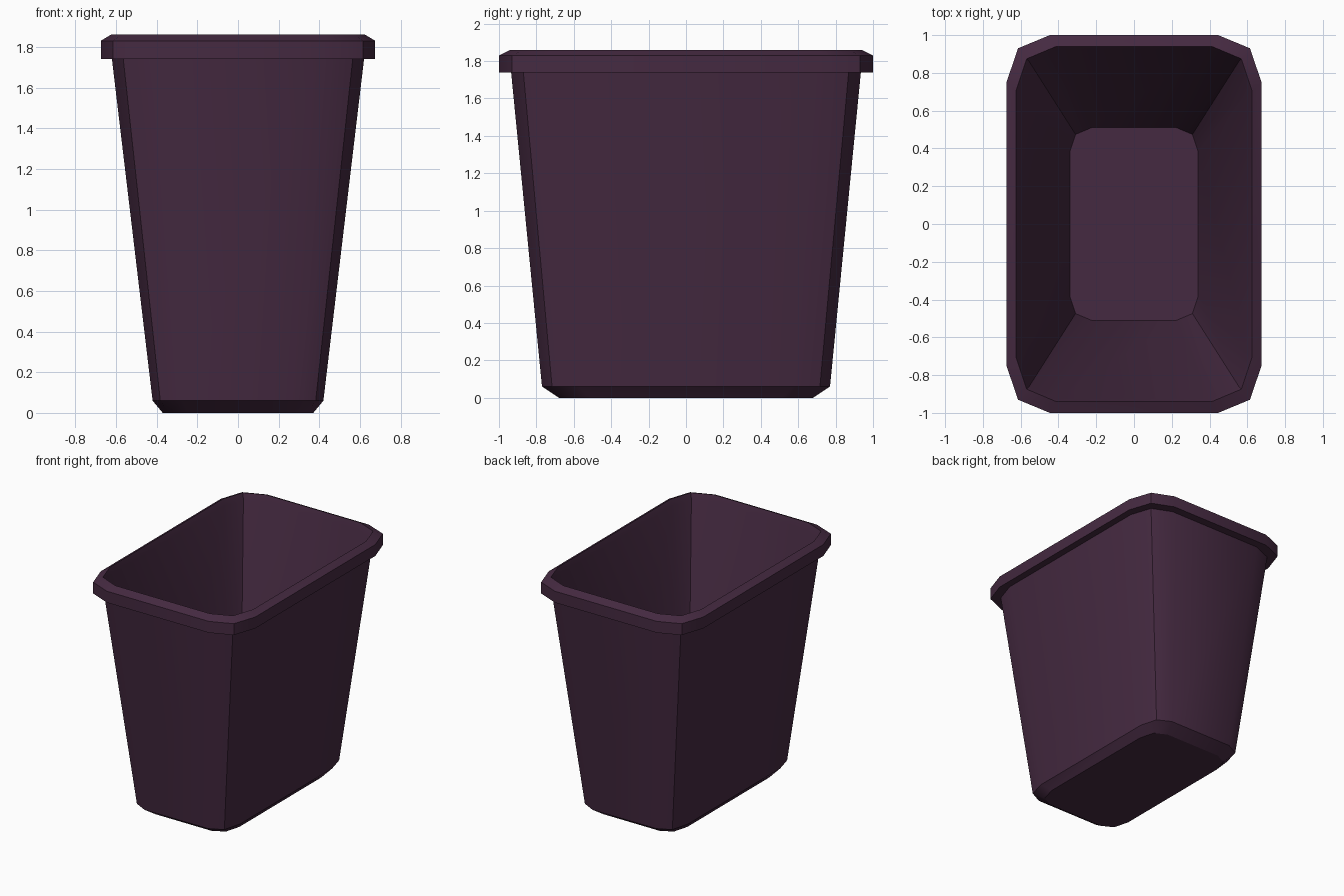
import bpy, bmesh, math

if "Cube" in bpy.data.objects:
    bpy.data.objects.remove(bpy.data.objects["Cube"])

# Stacked rings (half width x, half depth y, height z), from outer base up over the rim and down inside
PROFILE = [
    (0.37, 0.68, 0.00),    # underside
    (0.42, 0.77, 0.06),    # bottom chamfer
    (0.62, 0.935, 1.74),   # outer wall top
    (0.675, 1.00, 1.74),   # rim lip underside
    (0.675, 1.00, 1.83),   # rim outer edge
    (0.625, 0.94, 1.86),   # rim top
    (0.61, 0.925, 1.81),   # inner lip
    (0.34, 0.51, 0.08),    # inner floor
]
# One corner of the twelve-sided outline, as fractions of the half sizes
CORNER = [(1.0, 0.75), (0.91, 0.93), (0.66, 1.0)]


def outline():
    c, r = CORNER, CORNER[::-1]
    return (c + [(-x, y) for x, y in r]
            + [(-x, -y) for x, y in c] + [(x, -y) for x, y in r])


bm = bmesh.new()
rings = [[bm.verts.new((hx * u, hy * v, z)) for u, v in outline()]
         for hx, hy, z in PROFILE]

# Skin between neighbouring rings, then close underside and inner floor
for a, b in zip(rings, rings[1:]):
    n = len(a)
    for i in range(n):
        j = (i + 1) % n
        bm.faces.new((a[i], a[j], b[j], b[i]))
bm.faces.new(rings[0][::-1])
bm.faces.new(rings[-1])
bmesh.ops.recalc_face_normals(bm, faces=bm.faces)

mesh = bpy.data.meshes.new("waste_bin")
bm.to_mesh(mesh)
bm.free()
bin_obj = bpy.data.objects.new("waste_bin", mesh)
bpy.context.collection.objects.link(bin_obj)

# Dark plum plastic
plastic = bpy.data.materials.new("plum_plastic")
plastic.diffuse_color = (0.06, 0.023, 0.053, 1)
plastic.use_nodes = True
plastic.node_tree.nodes["Principled BSDF"].inputs["Base Color"].default_value = plastic.diffuse_color
mesh.materials.append(plastic)

# Soft corners with crisp main edges
bpy.context.view_layer.objects.active = bin_obj
bin_obj.select_set(True)
bpy.ops.object.shade_smooth_by_angle(angle=math.radians(30))
